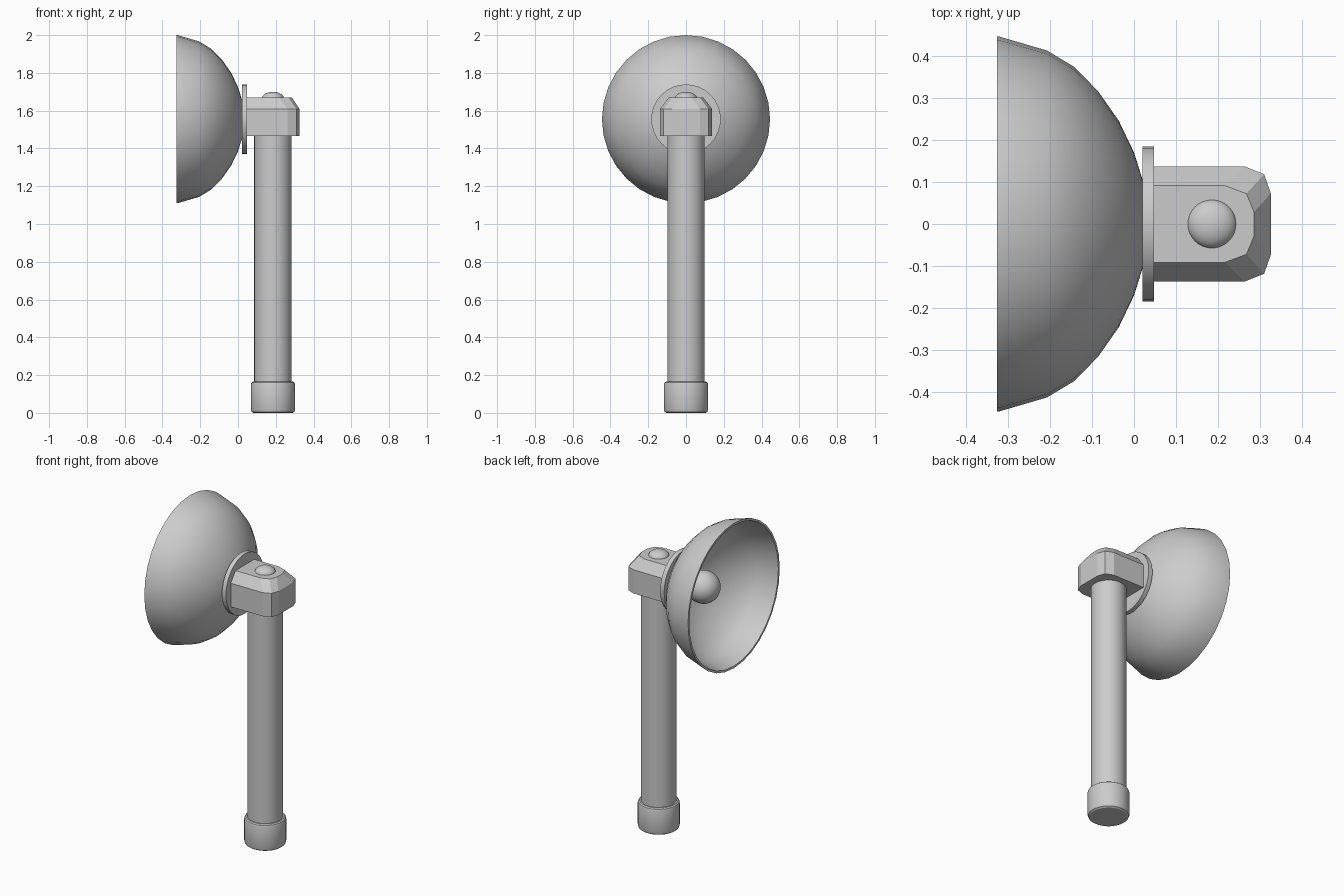
import bpy, bmesh, math
from mathutils import Matrix

if "Cube" in bpy.data.objects:
    bpy.data.objects.remove(bpy.data.objects["Cube"])

X_POLE, Z_AXIS = 0.185, 1.555


def finish(name, bm, angle=30):
    bmesh.ops.recalc_face_normals(bm, faces=bm.faces)
    mesh = bpy.data.meshes.new(name)
    bm.to_mesh(mesh)
    bm.free()
    obj = bpy.data.objects.new(name, mesh)
    bpy.context.collection.objects.link(obj)
    bpy.ops.object.select_all(action='DESELECT')
    obj.select_set(True)
    bpy.context.view_layer.objects.active = obj
    bpy.ops.object.shade_smooth_by_angle(angle=math.radians(angle))
    return obj


def lathe(name, profile, along_x=False, segments=32):
    """Revolve (radius, position) points about the pole or the lamp axis."""
    bm = bmesh.new()
    verts = [bm.verts.new((r, 0, h)) for r, h in profile]
    edges = [bm.edges.new(p) for p in zip(verts, verts[1:])]
    bmesh.ops.spin(bm, geom=verts + edges, cent=(0, 0, 0), axis=(0, 0, 1),
                   angle=math.tau, steps=segments)
    bmesh.ops.remove_doubles(bm, verts=bm.verts, dist=1e-4)
    if along_x:
        m = Matrix.Translation((0, 0, Z_AXIS)) @ Matrix.Rotation(math.pi / 2, 4, 'Y')
    else:
        m = Matrix.Translation((X_POLE, 0, 0))
    bm.transform(m)
    return finish(name, bm)


def ball(name, centre, radius, flatten=1.0):
    bm = bmesh.new()
    bmesh.ops.create_uvsphere(bm, u_segments=32, v_segments=16, radius=radius)
    bm.transform(Matrix.Translation(centre) @ Matrix.Diagonal((1, 1, flatten, 1)))
    return finish(name, bm, 40)


# Pole and foot cap
lathe("pole", [(0, 0.10), (0.099, 0.10), (0.099, 1.50), (0, 1.50)])
lathe("foot_cap", [(0, 0), (0.104, 0), (0.113, 0.006), (0.117, 0.018),
                   (0.117, 0.150), (0.114, 0.160), (0.107, 0.165), (0, 0.165)])

# Hollow reflector dish, outer skin then inner skin
outer = [(0.10, 0.022), (0.17, 0.0), (0.245, -0.036), (0.315, -0.085),
         (0.373, -0.142), (0.412, -0.207), (0.445, -0.320), (0.445, -0.325)]
inner = [(0.432, -0.325), (0.400, -0.207), (0.362, -0.147), (0.305, -0.094),
         (0.237, -0.046), (0.165, -0.012), (0.097, 0.010), (0, 0.012)]
lathe("reflector", [(0, 0.022)] + outer + inner, along_x=True)

# Collar plate, bulb and its socket
lathe("collar", [(0, 0.020), (0.184, 0.020), (0.184, 0.047), (0, 0.047)], along_x=True)
ball("bulb", (-0.12, 0, Z_AXIS), 0.095)
lathe("bulb_socket", [(0, -0.06), (0.045, -0.06), (0.045, 0.015), (0, 0.015)], along_x=True)

# Head block with chamfered end and sloped top
base = [(0.04, 0.137), (0.262, 0.137), (0.309, 0.118), (0.325, 0.073)]
top = [(0.04, 0.091), (0.216, 0.091), (0.267, 0.072), (0.285, 0.028)]
bm = bmesh.new()
rings = []
for half, z in ((base, 1.465), (base, 1.61), (top, 1.67)):
    outline = half + [(x, -y) for x, y in reversed(half)]
    rings.append([bm.verts.new((x, y, z)) for x, y in outline])
for lo, hi in zip(rings, rings[1:]):
    for i in range(8):
        j = (i + 1) % 8
        bm.faces.new((lo[i], lo[j], hi[j], hi[i]))
bm.faces.new(rings[0])
bm.faces.new(rings[-1])
finish("head_block", bm, 15)

# Domed screw on top of the head
ball("top_knob", (X_POLE, 0, 1.665), 0.058, 0.6)
